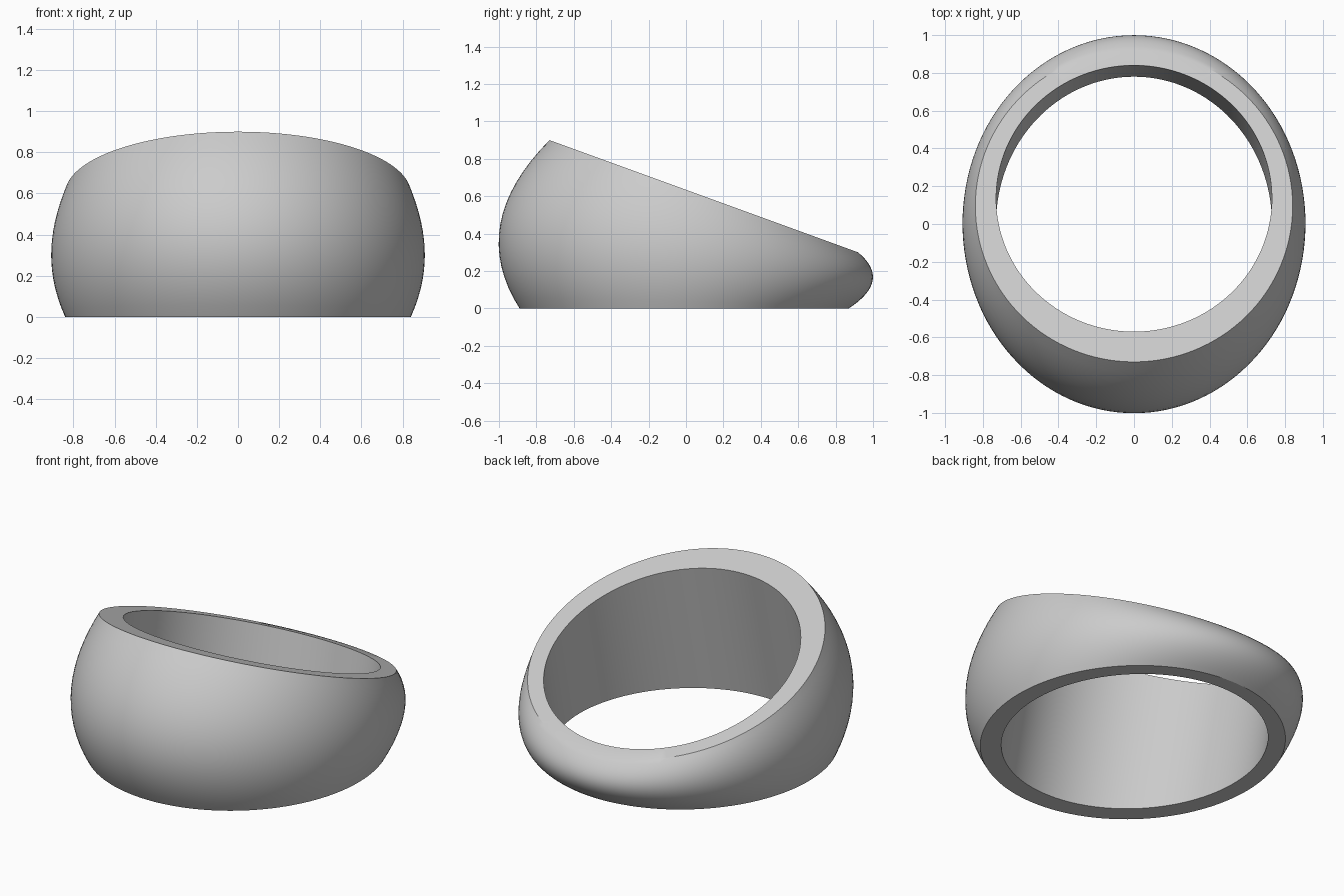
import bpy, bmesh, math

if "Cube" in bpy.data.objects:
    bpy.data.objects.remove(bpy.data.objects["Cube"], do_unlink=True)

SEGMENTS = 128
STEPS = 16


def rim(front_y, back_y, half_width, front_z=0.0, back_z=0.0):
    """Return a function giving points around a tilted ellipse."""
    def point(angle):
        c, s = math.cos(angle), math.sin(angle)
        k = (s + 1) / 2
        return (half_width * c,
                front_y + (back_y - front_y) * k,
                front_z + (back_z - front_z) * k)
    return point


# Key outlines: flat base, widest belt and slanted top
outer_base = rim(-0.89, 0.87, 0.84)
outer_belt = rim(-0.993, 0.998, 0.908, 0.45, 0.15)
outer_top = rim(-0.73, 0.92, 0.84, 0.90, 0.30)
inner_base = rim(-0.77, 0.78, 0.73)
inner_top = rim(-0.57, 0.84, 0.73, 0.90 - 0.16 * 0.364, 0.30 + 0.08 * 0.364)


def blend(t, low, mid, high):
    """Quadratic curve through three points."""
    a, b, c = (1 - t) * (1 - 2 * t), 4 * t * (1 - t), t * (2 * t - 1)
    return [a * p + b * q + c * r for p, q, r in zip(low, mid, high)]


bm = bmesh.new()
angles = [2 * math.pi * i / SEGMENTS for i in range(SEGMENTS)]

# Bulging outside wall, then the straight inside wall
loops = [[bm.verts.new(blend(j / STEPS, outer_base(a), outer_belt(a), outer_top(a)))
          for a in angles] for j in range(STEPS + 1)]
loops += [[bm.verts.new(edge(a)) for a in angles] for edge in (inner_top, inner_base)]

# Join neighbouring loops, closing the section at the base
for j, lower in enumerate(loops):
    upper = loops[(j + 1) % len(loops)]
    for i in range(SEGMENTS):
        n = (i + 1) % SEGMENTS
        bm.faces.new((lower[i], lower[n], upper[n], upper[i]))
bmesh.ops.recalc_face_normals(bm, faces=bm.faces[:])

mesh = bpy.data.meshes.new("ring_band")
bm.to_mesh(mesh)
bm.free()
ring = bpy.data.objects.new("ring_band", mesh)
bpy.context.collection.objects.link(ring)

# Plain grey material
grey = bpy.data.materials.new("light_grey")
grey.use_nodes = True
colour = (0.6, 0.6, 0.6, 1.0)
grey.diffuse_color = colour
grey.node_tree.nodes["Principled BSDF"].inputs["Base Color"].default_value = colour
mesh.materials.append(grey)

# Smooth walls with crisp rims
bpy.ops.object.select_all(action="DESELECT")
ring.select_set(True)
bpy.context.view_layer.objects.active = ring
bpy.ops.object.shade_smooth_by_angle(angle=math.radians(30))
